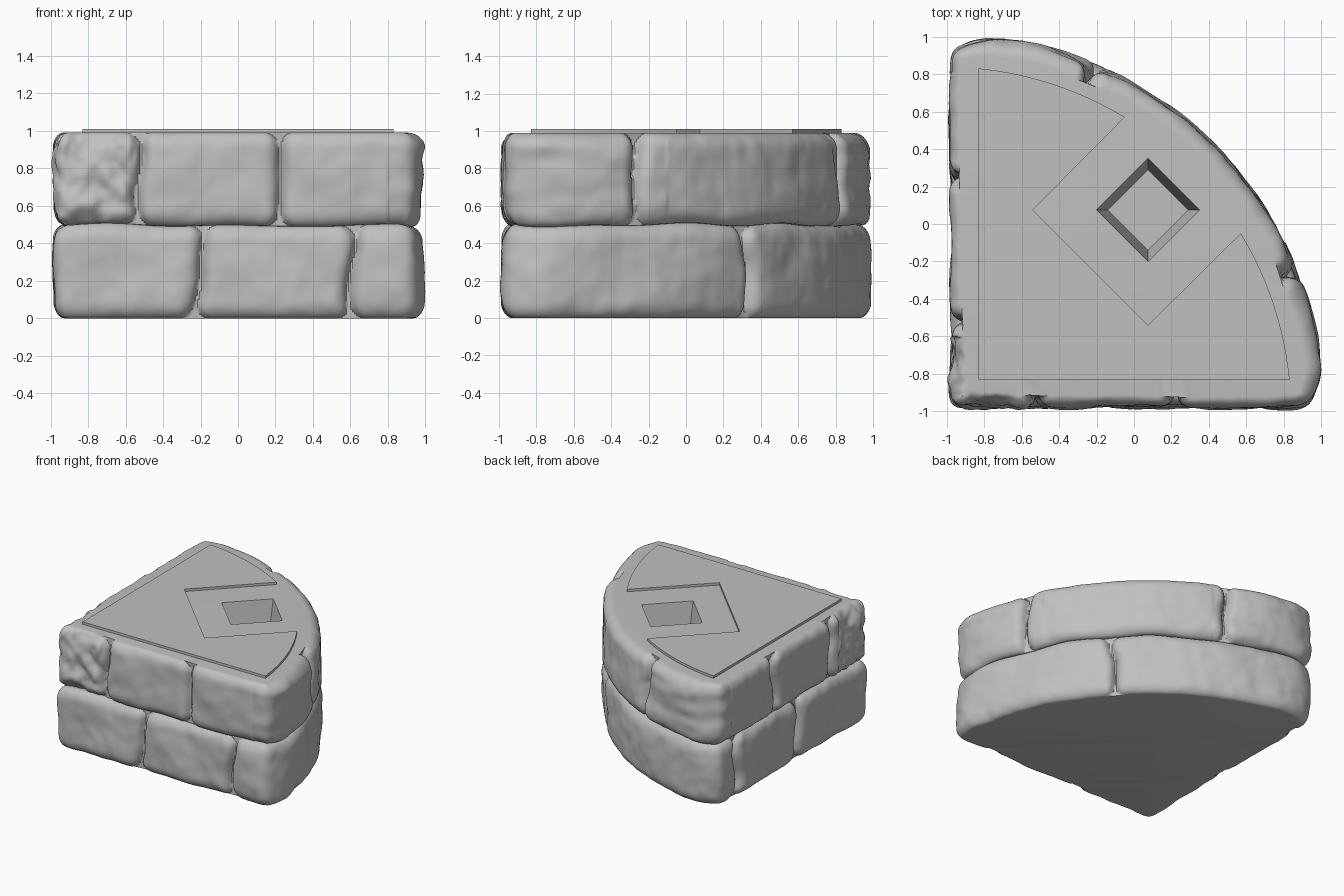
import bpy, bmesh
from math import sin, cos, pi, sqrt, radians
from mathutils import Vector, noise

cube = bpy.data.objects.get("Cube")
if cube:
    bpy.data.objects.remove(cube, do_unlink=True)

stone = bpy.data.materials.new("grey stone")
stone.use_nodes = True
stone.diffuse_color = (0.53, 0.53, 0.53, 1)
stone.node_tree.nodes["Principled BSDF"].inputs["Base Color"].default_value = (0.53, 0.53, 0.53, 1)


def finish(name, bm, angle):
    bmesh.ops.recalc_face_normals(bm, faces=bm.faces[:])
    mesh = bpy.data.meshes.new(name)
    bm.to_mesh(mesh)
    bm.free()
    mesh.materials.append(stone)
    obj = bpy.data.objects.new(name, mesh)
    bpy.context.collection.objects.link(obj)
    bpy.ops.object.select_all(action='DESELECT')
    obj.select_set(True)
    bpy.context.view_layer.objects.active = obj
    bpy.ops.object.shade_smooth_by_angle(angle=radians(angle))
    return obj


def arc(center, radius, start, end, steps):
    angles = [radians(start + (end - start) * i / steps) for i in range(steps + 1)]
    return [Vector((center + radius * cos(a), center + radius * sin(a))) for a in angles]


def resample(points, count):
    """Evenly spaced points on a closed outline."""
    loop = points + points[:1]
    lengths = [(b - a).length for a, b in zip(loop, loop[1:])]
    step, result, seg, start = sum(lengths) / count, [], 0, 0.0
    for i in range(count):
        while i * step > start + lengths[seg]:
            start += lengths[seg]
            seg += 1
        result.append(loop[seg].lerp(loop[seg + 1], (i * step - start) / lengths[seg]))
    return result


# Quarter-round wall outline with softened corners and blunted tips
COUNT, ROWS = 640, 30
WALL, R, TOP = -0.98, 2.01, 0.99
outline = ([Vector((WALL, WALL)), Vector((0.94, WALL))] + arc(-1, R, 6, 84, 90)
           + [Vector((WALL, 0.94))])
outline = resample(outline, COUNT)
for _ in range(60):
    outline = [(outline[i - 1] + 2 * p + outline[(i + 1) % COUNT]) / 4
               for i, p in enumerate(outline)]
normals = []
for i in range(COUNT):
    t = (outline[(i + 1) % COUNT] - outline[i - 1]).normalized()
    normals.append(Vector((t.y, -t.x)))


# Upright joints of each course: front x, curved side angle, left side y
def joints(front, curve, side):
    return ([Vector((x, WALL)) for x in front]
            + [arc(-1, R, a, a, 1)[0] for a in curve]
            + [Vector((WALL, y)) for y in side])


courses = [joints((-0.2, 0.61), (42,), (0.72, -0.08)),
           joints((-0.53, 0.22), (21.7, 66.5), (0.25, -0.52))]


def closeness(distance, radius):
    return min(1.0, max(0.0, 1 - distance / radius))


def wall_point(i, z, course):
    """Stone surface: pillowed stones, worn joints and chipped relief."""
    p, n = outline[i], normals[i]
    pos = Vector((p.x, p.y, z))
    wander = 0.05 * noise.noise(Vector((p.x * 2, p.y * 2, z * 4 + course * 9)))
    gap = min((p - j - Vector((n.y, -n.x)) * wander).length for j in courses[course]) - 0.012
    edge = min(z - course * TOP / 2, (course + 1) * TOP / 2 - z)
    curved = max(0.0, min(1.0, n.x + n.y))
    rim = course and z > TOP * 0.75
    depth = 0.055 + 0.03 * curved * rim

    # rounded corners where a bed joint meets an upright joint
    near = sqrt(closeness(edge, 0.085) ** 2 + closeness(gap, 0.075) ** 2)
    inset = depth * (1 - sqrt(1 - min(1.0, near) ** 2))
    inset += 0.008 * max(closeness(edge, 0.2), closeness(gap, 0.2)) ** 2

    seed = Vector((course * 7.3, 3.1, 0))
    relief = 0.022 * noise.noise(pos * 2.5 + seed) + 0.009 * noise.fractal(pos * 6 + seed, 1, 2, 2)
    # the chipped corner stone of the upper course
    if course and p.y < -0.6 and p.x < -0.55:
        relief += 0.03 * noise.fractal(pos * 9, 1, 2, 2) - 0.008
    # weathered end stones
    if course and (p.x > 0.8 or p.y > 0.8):
        relief += 0.014 * noise.noise(Vector((p.x * 3, p.y * 3, z * 11)))
    q = p + n * (min(relief, 0.016) - inset)
    bow = 4 * z * (TOP - z)
    z += bow * 0.022 * noise.noise(Vector((p.x * 2.2, p.y * 2.2, 4)))
    return (q.x, q.y, z)


bm = bmesh.new()
levels = [(TOP / 2 * (c + (1 - cos(pi * r / ROWS)) / 2), c)
          for c in (0, 1) for r in range(c, ROWS + 1)]
rings = [[bm.verts.new(wall_point(i, z, c)) for i in range(COUNT)] for z, c in levels]
for low, high in zip(rings, rings[1:]):
    for i in range(COUNT):
        k = (i + 1) % COUNT
        bm.faces.new((low[i], low[k], high[k], high[i]))
bm.faces.new(rings[0])


# Tapered diamond socket sunk into the top
def diamond(half, z):
    c = 0.075
    return [bm.verts.new((c + half * cos(a * pi / 2), c + half * sin(a * pi / 2), z))
            for a in range(4)]


mouth, floor = diamond(0.275, TOP), diamond(0.215, TOP - 0.3)
for i in range(4):
    k = (i + 1) % 4
    bm.faces.new((mouth[i], mouth[k], floor[k], floor[i]))
bm.faces.new(floor)
border = [bm.edges.get((loop[i - 1], loop[i]))
          for loop in (rings[-1], mouth) for i in range(len(loop))]
bmesh.ops.triangle_fill(bm, use_beauty=True, edges=border, normal=(0, 0, 1))
finish("stone_wall_block", bm, 40)

# Raised top plate with a diamond notch
plate = ([Vector((-0.83, -0.83))] + arc(-1.01, 1.849, 5.6, 31.3, 16)
         + [Vector((0.075, -0.54)), Vector((-0.54, 0.075))]
         + arc(-1.01, 1.849, 58.7, 84.4, 16))
bm = bmesh.new()
base = bm.faces.new([bm.verts.new((p.x, p.y, TOP - 0.005)) for p in plate])
lifted = bmesh.ops.extrude_face_region(bm, geom=[base], use_keep_orig=True)
for v in lifted["geom"]:
    if isinstance(v, bmesh.types.BMVert):
        v.co.z = 1.01
finish("top_plate", bm, 30)
